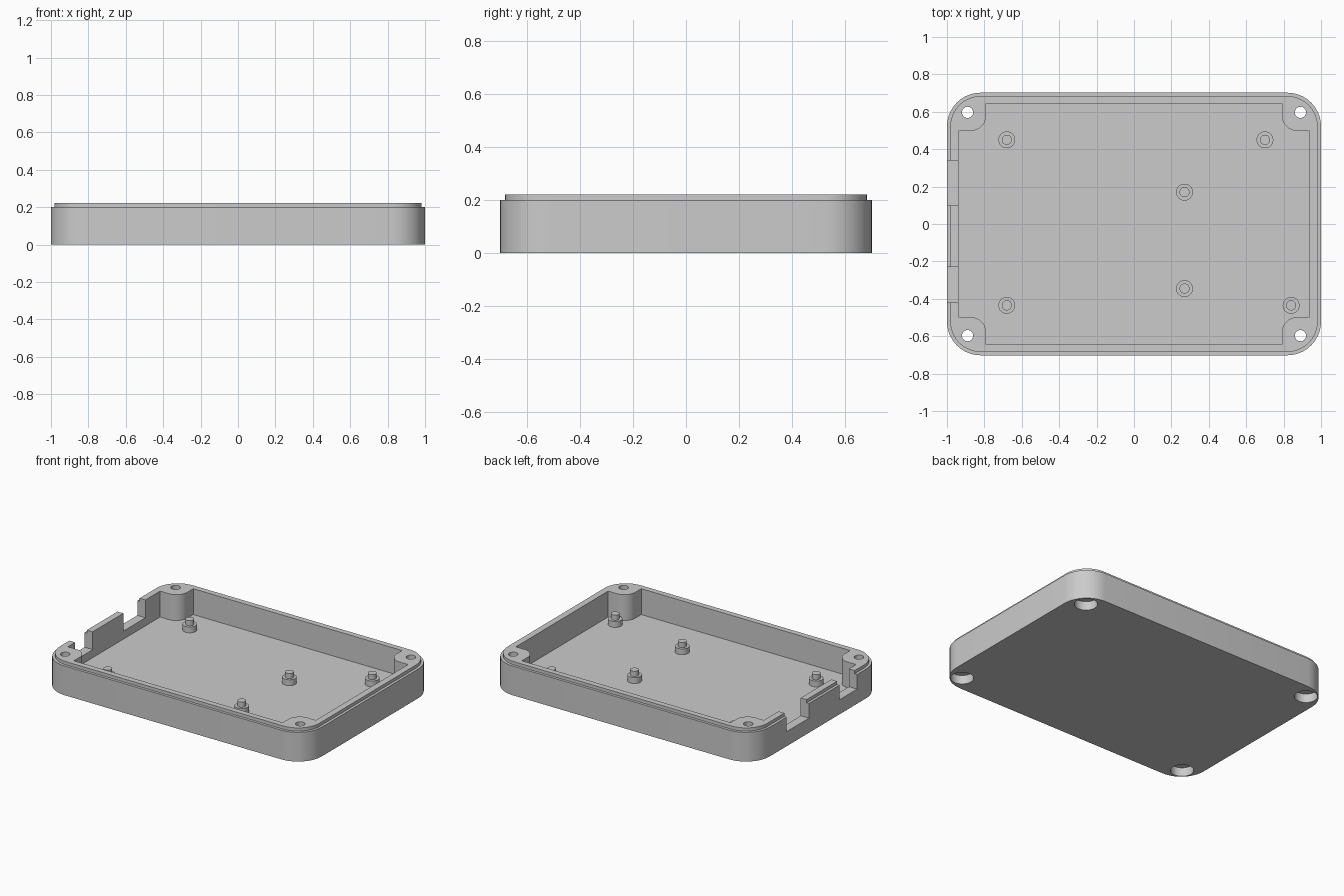
import bpy
import bmesh
from math import cos, sin, radians

cube = bpy.data.objects.get("Cube")
if cube:
    bpy.data.objects.remove(cube, do_unlink=True)

grey = bpy.data.materials.new("light_grey_plastic")
grey.use_nodes = True
colour = (0.6, 0.6, 0.6, 1)
grey.diffuse_color = colour
grey.node_tree.nodes["Principled BSDF"].inputs["Base Color"].default_value = colour

WALL_TOP, LIP_TOP, FLOOR = 0.2, 0.222, 0.045


def arc(cx, cy, r, start, end, steps=10):
    angles = [radians(start + (end - start) * i / steps) for i in range(steps + 1)]
    return [(cx + r * cos(a), cy + r * sin(a)) for a in angles]


def four_corners(quarter):
    """Mirror a quarter outline, given anticlockwise, into a closed outline."""
    points = []
    for sx, sy in ((1, 1), (-1, 1), (-1, -1), (1, -1)):
        part = [(x * sx, y * sy) for x, y in quarter]
        points += part if sx == sy else part[::-1]
    return points


def rounded_rect(hx, hy, r):
    return four_corners(arc(hx - r, hy - r, r, 0, 90))


def circle(x, y, r, steps=32):
    return arc(x, y, r, 0, 360, steps)[:-1]


def loft(name, levels):
    """Stack outlines of equal point count, each (outline, z), into a solid."""
    bm = bmesh.new()
    rings = [[bm.verts.new((x, y, z)) for x, y in outline] for outline, z in levels]
    for low, high in zip(rings, rings[1:]):
        for i in range(len(low)):
            j = (i + 1) % len(low)
            bm.faces.new((low[i], low[j], high[j], high[i]))
    bm.faces.new(rings[0][::-1])
    bm.faces.new(rings[-1])
    bmesh.ops.recalc_face_normals(bm, faces=bm.faces)
    mesh = bpy.data.meshes.new(name)
    bm.to_mesh(mesh)
    bm.free()
    mesh.materials.append(grey)
    obj = bpy.data.objects.new(name, mesh)
    bpy.context.collection.objects.link(obj)
    return obj


def activate(obj):
    bpy.ops.object.select_all(action="DESELECT")
    obj.select_set(True)
    bpy.context.view_layer.objects.active = obj


def cut(target, levels):
    cutter = loft("cutter", levels)
    cutter.hide_render = True
    mod = target.modifiers.new("cut", "BOOLEAN")
    mod.operation, mod.solver, mod.object = "DIFFERENCE", "EXACT", cutter
    activate(target)
    bpy.ops.object.modifier_apply(modifier=mod.name)
    bpy.data.objects.remove(cutter, do_unlink=True)


def smooth(obj):
    activate(obj)
    bpy.ops.object.shade_smooth_by_angle(angle=radians(30))


# Tray with a stepped lip
outer = rounded_rect(1, 0.702, 0.18)
lip = rounded_rect(0.982, 0.684, 0.162)
tray = loft("enclosure_tray", [(outer, 0), (outer, WALL_TOP), (lip, WALL_TOP), (lip, LIP_TOP)])

# Cavity leaving a rounded screw boss in each corner
cavity = four_corners([(0.938, 0.498)] + arc(0.873, 0.581, 0.083, 270, 180) + [(0.79, 0.645)])
cut(tray, [(cavity, FLOOR), (cavity, 0.4)])

# Screw holes with counterbores underneath
for x in (-0.89, 0.89):
    for y in (-0.597, 0.597):
        cut(tray, [(circle(x, y, 0.03), -0.1), (circle(x, y, 0.03), 0.4)])
        cut(tray, [(circle(x, y, 0.072), -0.1), (circle(x, y, 0.072), 0.06)])

# Connector notches in the right-hand end wall
for y0, y1 in ((0.1, 0.34), (-0.42, -0.23)):
    notch = [(-1.1, y0), (-0.9, y0), (-0.9, y1), (-1.1, y1)]
    cut(tray, [(notch, 0.1), (notch, 0.4)])
smooth(tray)

# Board standoffs with locating pins
standoffs = [(-0.68, 0.45), (-0.68, -0.435), (0.7, 0.45),
             (0.27, 0.17), (0.27, -0.345), (0.84, -0.435)]
for i, (x, y) in enumerate(standoffs, 1):
    base, pin = circle(x, y, 0.045), circle(x, y, 0.027)
    smooth(loft(f"standoff_{i}", [(base, FLOOR - 0.01), (base, 0.085), (pin, 0.085), (pin, 0.12)]))
